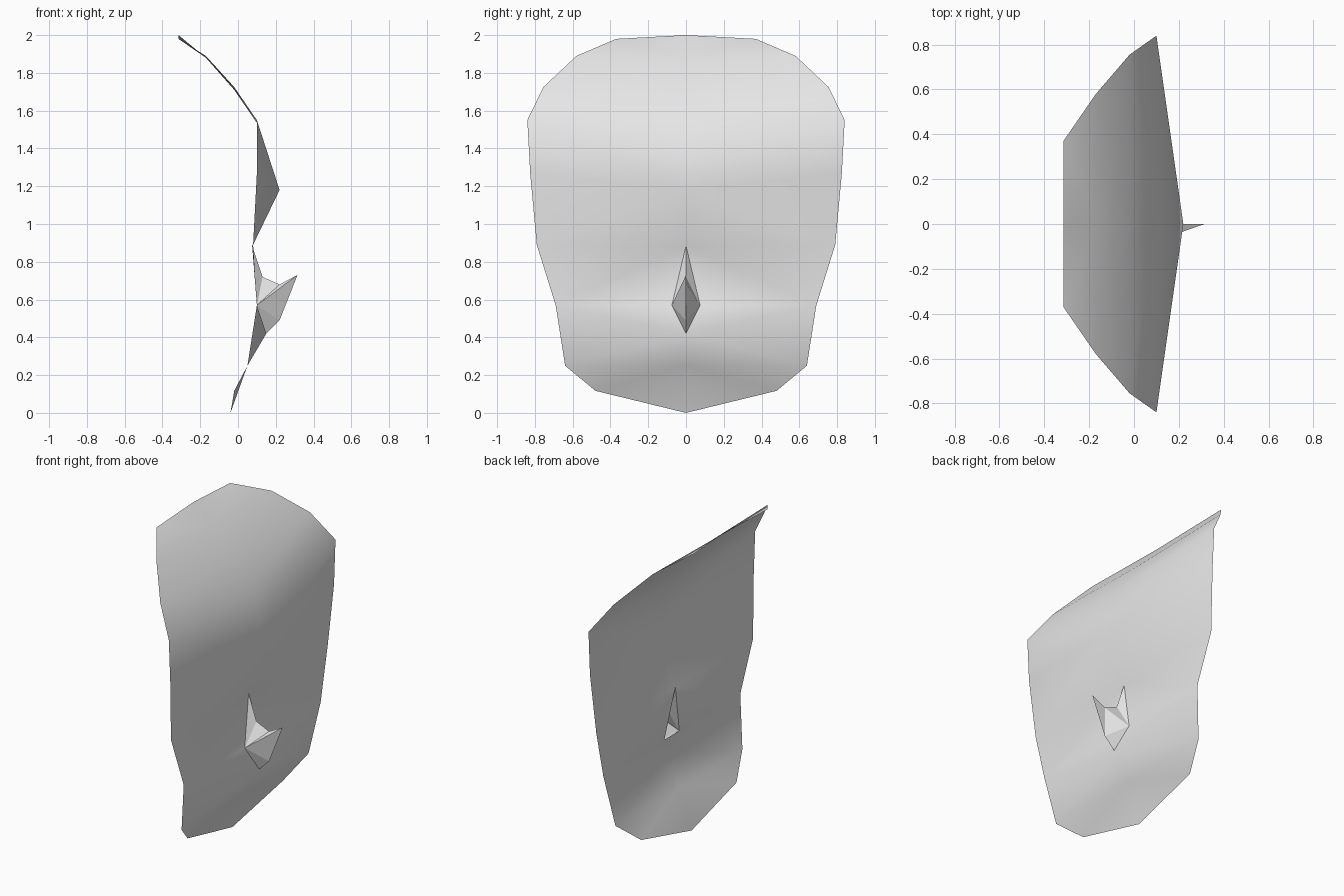
import bpy
import bmesh
from mathutils import Vector

cube = bpy.data.objects.get("Cube")
if cube:
    bpy.data.objects.remove(cube, do_unlink=True)

grey = bpy.data.materials.new("light_grey")
grey.use_nodes = True
grey.diffuse_color = (0.8, 0.8, 0.8, 1)
grey.node_tree.nodes["Principled BSDF"].inputs["Base Color"].default_value = grey.diffuse_color


def build_shell(name, points, faces, inside, smooth):
    """Make an open shell from named points, with normals facing away from a point inside."""
    bm = bmesh.new()
    verts = {key: bm.verts.new(co) for key, co in points.items()}
    for keys in faces:
        face = bm.faces.new([verts[key] for key in keys])
        face.normal_update()
        if face.normal.dot(face.calc_center_median() - Vector(inside)) < 0:
            face.normal_flip()
        face.smooth = smooth
    mesh = bpy.data.meshes.new(name)
    bm.to_mesh(mesh)
    bm.free()
    mesh.materials.append(grey)
    obj = bpy.data.objects.new(name, mesh)
    bpy.context.collection.objects.link(obj)
    return obj


# Half of the face sheet: outer rim points and the matching centre line
points = {
    "top_rim": (-0.315, 0.37, 1.98), "top_mid": (-0.315, 0, 2),
    "crown_rim": (-0.17, 0.58, 1.89), "crown_mid": (-0.17, 0, 1.88),
    "temple_rim": (-0.02, 0.755, 1.725), "temple_mid": (-0.02, 0, 1.71),
    "forehead_rim": (0.1, 0.84, 1.55), "forehead_mid": (0.1, 0, 1.535),
    "brow_rim": (0.1, 0.825, 1.27), "brow_mid": (0.22, 0, 1.18),
    "cheek_rim": (0.08, 0.79, 0.89), "bridge": (0.075, 0, 0.885),
    "jaw_rim": (0.1, 0.69, 0.57), "nostril": (0.1, 0.075, 0.57),
    "nostril_mid": (0.1, 0, 0.57), "lip": (0.15, 0, 0.42),
    "chin_rim": (0.05, 0.64, 0.25), "chin_mid": (0.05, 0, 0.25),
    "tip_rim": (-0.02, 0.48, 0.117), "tip_mid": (-0.04, 0, 0),
}

# Upper rows are pairs of triangles split from rim to centre
faces = []
rows = ["top", "crown", "temple", "forehead", "brow"]
for upper, lower in zip(rows, rows[1:]):
    faces.append((upper + "_rim", upper + "_mid", lower + "_mid"))
    faces.append((upper + "_rim", lower + "_mid", lower + "_rim"))

# Cheeks, mouth and chin, leaving the nose opening
faces += [
    ("brow_rim", "brow_mid", "cheek_rim"),
    ("brow_mid", "bridge", "cheek_rim"),
    ("cheek_rim", "bridge", "jaw_rim"),
    ("bridge", "nostril", "jaw_rim"),
    ("nostril", "lip", "jaw_rim"),
    ("nostril", "nostril_mid", "lip"),
    ("jaw_rim", "lip", "chin_rim"),
    ("lip", "chin_mid", "chin_rim"),
    ("chin_rim", "chin_mid", "tip_rim"),
    ("chin_mid", "tip_mid", "tip_rim"),
]
face_sheet = build_shell("face_sheet", points, faces, (-1, 0, 0.7), True)
mirror = face_sheet.modifiers.new("mirror", "MIRROR")
mirror.use_axis = (False, True, False)

# Hollow nose: a ridge profile fanned out to the two nostrils
nose_points = {
    "bridge": points["bridge"],
    "dip": (0.13, 0, 0.72),
    "saddle": (0.22, 0, 0.68),
    "tip": (0.315, 0, 0.73),
    "base": (0.22, 0, 0.49),
    "lip": points["lip"],
    "left": (0.1, -0.075, 0.57),
    "right": points["nostril"],
}
ridges = {
    "left": ["bridge", "dip", "saddle", "tip", "base", "lip"],
    "right": ["bridge", "dip", "saddle", "base", "lip"],
}
nose_faces = [("saddle", "tip", "base")]
for side, ridge in ridges.items():
    nose_faces += [(side, a, b) for a, b in zip(ridge, ridge[1:])]
build_shell("nose", nose_points, nose_faces, (0.12, 0, 0.58), False)
